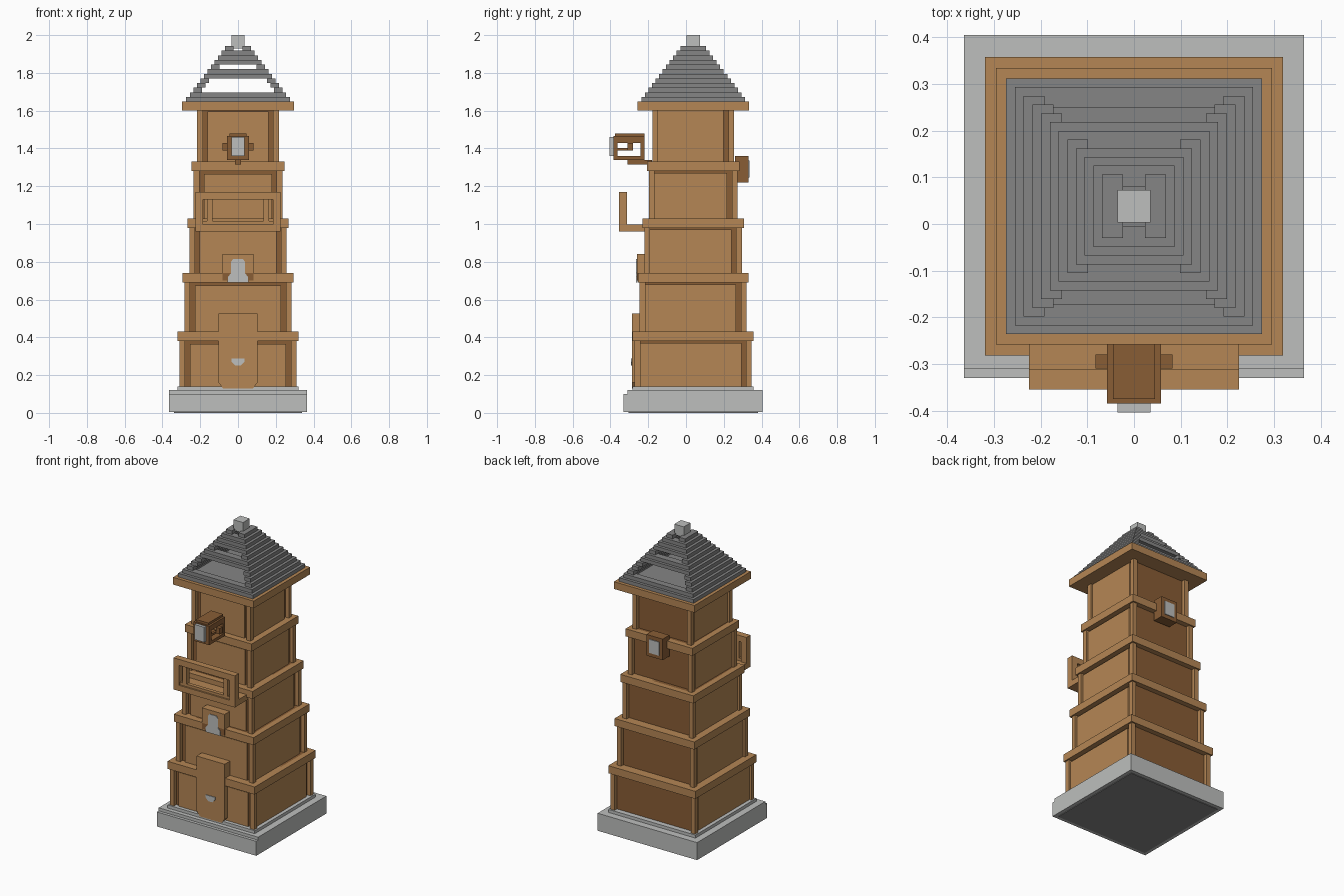
import bpy
import bmesh

cube = bpy.data.objects.get("Cube")
if cube:
    bpy.data.objects.remove(cube, do_unlink=True)


def material(name, color):
    m = bpy.data.materials.new(name)
    m.use_nodes = True
    m.diffuse_color = (*color, 1)
    m.node_tree.nodes["Principled BSDF"].inputs["Base Color"].default_value = (*color, 1)
    return m


WOOD = material("warm wood", (0.46, 0.24, 0.09))
DARK = material("dark wood", (0.25, 0.11, 0.036))
STONE = material("light stone", (0.51, 0.52, 0.51))
SLATE = material("slate grey", (0.235, 0.235, 0.235))
CY = 0.038  # tower axis in y


def boxes(name, mat, *spans):
    """One object from boxes given as (x0, x1, y0, y1, z0, z1)."""
    bm = bmesh.new()
    for x0, x1, y0, y1, z0, z1 in spans:
        for v in bmesh.ops.create_cube(bm, size=1)["verts"]:
            v.co.x = x1 if v.co.x > 0 else x0
            v.co.y = y1 if v.co.y > 0 else y0
            v.co.z = z1 if v.co.z > 0 else z0
    mesh = bpy.data.meshes.new(name)
    bm.to_mesh(mesh)
    bm.free()
    mesh.materials.append(mat)
    obj = bpy.data.objects.new(name, mesh)
    bpy.context.collection.objects.link(obj)
    return obj


def square(h, z0, z1):
    """Square slab around the tower axis."""
    return (-h, h, CY - h, CY + h, z0, z1)


def pair(x0, x1, *rest):
    """Box and its mirror image across x = 0."""
    return [(x0, x1, *rest), (-x1, -x0, *rest)]


def plate(name, mat, outline, y0, y1):
    """Outline in x and z, extruded along y."""
    bm = bmesh.new()
    face = bm.faces.new([bm.verts.new((x, y0, z)) for x, z in outline])
    new = bmesh.ops.extrude_face_region(bm, geom=[face])["geom"]
    for v in new:
        if isinstance(v, bmesh.types.BMVert):
            v.co.y = y1
    bmesh.ops.recalc_face_normals(bm, faces=bm.faces)
    mesh = bpy.data.meshes.new(name)
    bm.to_mesh(mesh)
    bm.free()
    mesh.materials.append(mat)
    bpy.context.collection.objects.link(bpy.data.objects.new(name, mesh))


# Stone base with a front step
boxes("base", STONE, (-0.365, 0.365, -0.31, 0.405, 0.004, 0.12),
      (-0.365, 0.365, -0.33, -0.31, 0.004, 0.10))
boxes("base_underside", SLATE, (-0.34, 0.34, -0.305, 0.38, 0, 0.004))
boxes("plinth", STONE, square(0.32, 0.12, 0.14))

# Five storeys: dark core, corner posts, panels on three sides, band on top
levels = [0.14, 0.43, 0.74, 1.03, 1.33, 1.61]
halves = [0.32, 0.293, 0.268, 0.245, 0.226]
for i, h in enumerate(halves):
    n = i + 1
    z0, z1 = levels[i], levels[i + 1]
    top = z1 - 0.05 if i < 4 else z1
    core, post, wall = h - 0.035, h - 0.01, h - 0.024
    boxes(f"core_{n}", DARK, square(core, z0, z1))
    posts = []
    for sy in (-1, 1):
        ys = sorted((CY + sy * post, CY + sy * (post - 0.03)))
        posts += pair(post - 0.03, post, *ys, z0, top)
    boxes(f"corner_posts_{n}", WOOD, *posts)
    w = post - 0.055
    boxes(f"panels_{n}", WOOD,
          (-w, w, CY - wall, CY - core, z0, top - 0.015),
          *pair(core, wall, CY - post + 0.025, CY + w, z0, top - 0.01))
    if i < 4:
        boxes(f"band_{n}", WOOD, square(h, top, z1))
boxes("eaves", WOOD, square(0.296, 1.60, 1.648))

# Stepped roof: full courses on the sides, open gaps front and back
courses, step = 12, 0.0245
boxes("roof_floor", SLATE, square(0.274, 1.648, 1.672))
bars = []
for i in range(courses):
    h = 0.274 - 0.0187 * i
    z = 1.648 + step * i
    t = min(0.045, h)
    bars += pair(h - t, h, CY - h, CY + h, z, z + step)
    if i not in (2, 3, 4, 7, 11):
        bars += [(t - h, h - t, CY - h, CY - h + t, z, z + step),
                 (t - h, h - t, CY + h - t, CY + h, z, z + step)]
boxes("roof_courses", SLATE, *bars)
boxes("roof_cap", STONE, square(0.035, 1.93, 2.0))

# Front door with a small emblem
plate("door", WOOD, [(-0.08, 0.13), (0.08, 0.13), (0.103, 0.16), (0.103, 0.525),
                     (-0.103, 0.525), (-0.103, 0.16)], -0.287, -0.2)
plate("door_emblem", STONE, [(-0.015, 0.25), (0.015, 0.25), (0.034, 0.27),
                             (0.034, 0.288), (-0.034, 0.288), (-0.034, 0.27)], -0.291, -0.286)

# Arched front window
boxes("window_frame", WOOD, (-0.083, 0.083, -0.26, -0.2, 0.74, 0.84))
boxes("window_sill", DARK, (-0.083, 0.083, -0.259, -0.215, 0.70, 0.74))
plate("window_pane", STONE, [(-0.055, 0.69), (0.055, 0.69), (0.053, 0.72), (0.037, 0.74),
                             (0.037, 0.80), (0.025, 0.815), (-0.025, 0.815), (-0.037, 0.80),
                             (-0.037, 0.74), (-0.053, 0.72)], -0.264, -0.258)

# Balcony with open railing
boxes("balcony_floor", WOOD, (-0.225, 0.225, -0.355, -0.2, 0.96, 0.998))
boxes("balcony_railing", WOOD, (-0.225, 0.225, -0.355, -0.312, 1.13, 1.17),
      (-0.2, 0.2, -0.345, -0.32, 0.998, 1.015),
      *pair(0.185, 0.225, -0.355, -0.312, 0.99, 1.14),
      *pair(0.135, 0.165, -0.345, -0.318, 0.99, 1.14))

# Hanging lantern box
posts = []
for y in (-0.385, -0.242):
    posts += pair(0.035, 0.058, y, y + 0.023, 1.35, 1.45)
boxes("lantern_frame", DARK, (-0.058, 0.058, -0.385, -0.219, 1.43, 1.465),
      (-0.045, 0.045, -0.375, -0.219, 1.465, 1.48),
      (-0.058, 0.058, -0.385, -0.219, 1.34, 1.36),
      *pair(0.04, 0.055, -0.37, -0.3, 1.388, 1.402), *posts)
boxes("lantern_bracket", DARK, (-0.015, 0.015, -0.31, -0.18, 1.315, 1.34))
boxes("lantern_wings", DARK, *pair(0.055, 0.083, -0.31, -0.28, 1.39, 1.43))
boxes("lantern_glass", STONE, (-0.035, 0.035, -0.404, -0.365, 1.36, 1.46))

# Back window box
boxes("back_window_frame", DARK, (-0.06, 0.06, 0.26, 0.33, 1.22, 1.36))
boxes("back_window_pane", STONE, (-0.036, 0.036, 0.328, 0.335, 1.245, 1.335))
